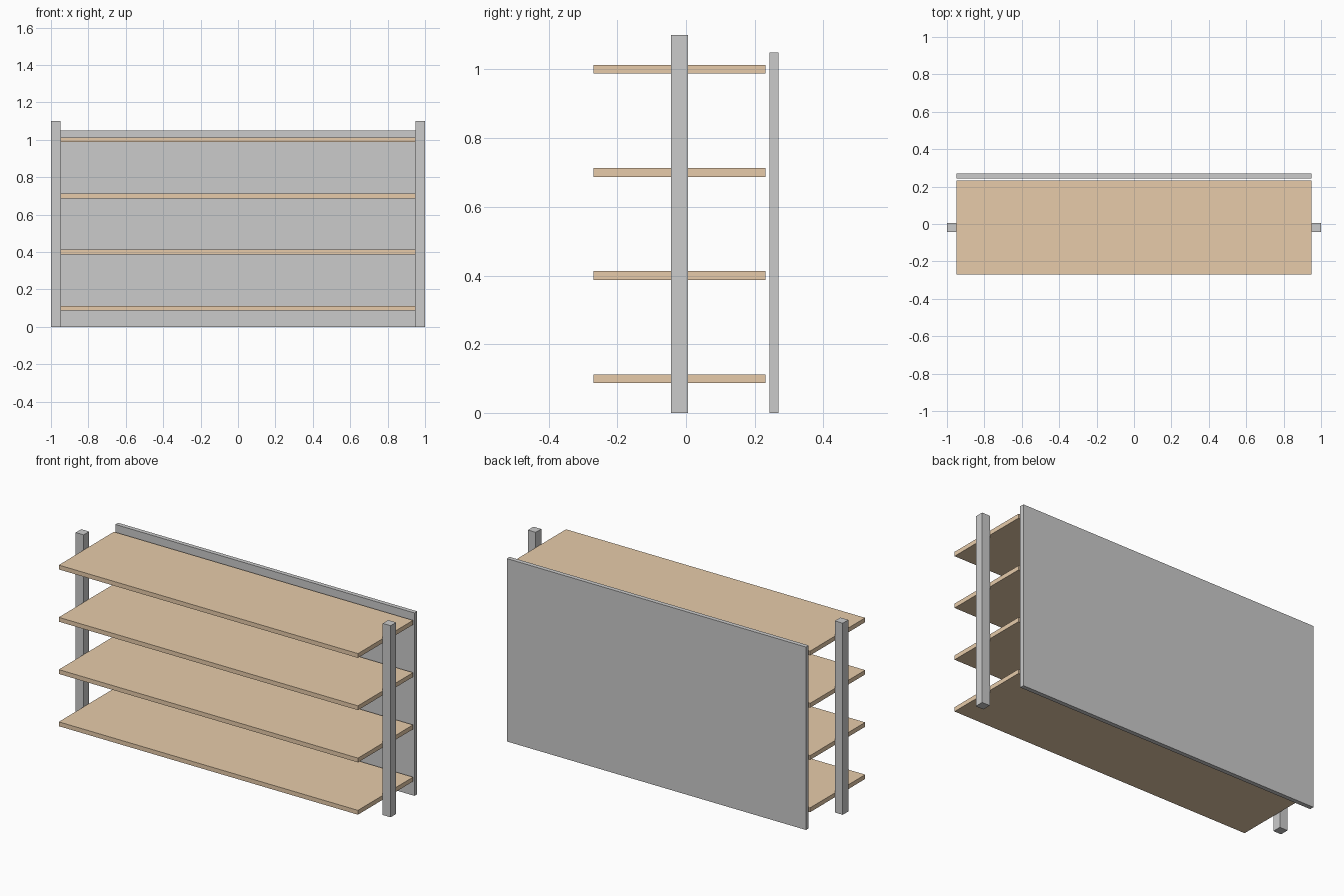
import bpy

if "Cube" in bpy.data.objects:
    bpy.data.objects.remove(bpy.data.objects["Cube"])

wood = bpy.data.materials.new("wood")
wood.diffuse_color = (0.8, 0.6, 0.4, 1)
wood.use_nodes = True
wood.node_tree.nodes["Principled BSDF"].inputs["Base Color"].default_value = wood.diffuse_color


def box(name, size, center, mat=None):
    bpy.ops.mesh.primitive_cube_add(size=1, location=center)
    ob = bpy.context.object
    ob.name = name
    ob.scale = size
    bpy.ops.object.transform_apply(location=False, rotation=False, scale=True)
    if mat:
        ob.data.materials.append(mat)
    return ob


MID_Y = -0.01875  # centre line of shelves and posts

# Four wooden shelves
for i in range(4):
    box(f"shelf_{i + 1}", (1.9, 0.5, 0.025), (0, MID_Y, 0.1 + 0.3 * i), wood)

# Side posts
for side, s in (("left", -1), ("right", 1)):
    box(f"{side}_post", (0.05, 0.05, 1.1), (s * 0.975, MID_Y, 0.55))

# Back panel, standing just behind the shelves
box("back_panel", (1.9, 0.025, 1.05), (0, 0.25625, 0.525))
